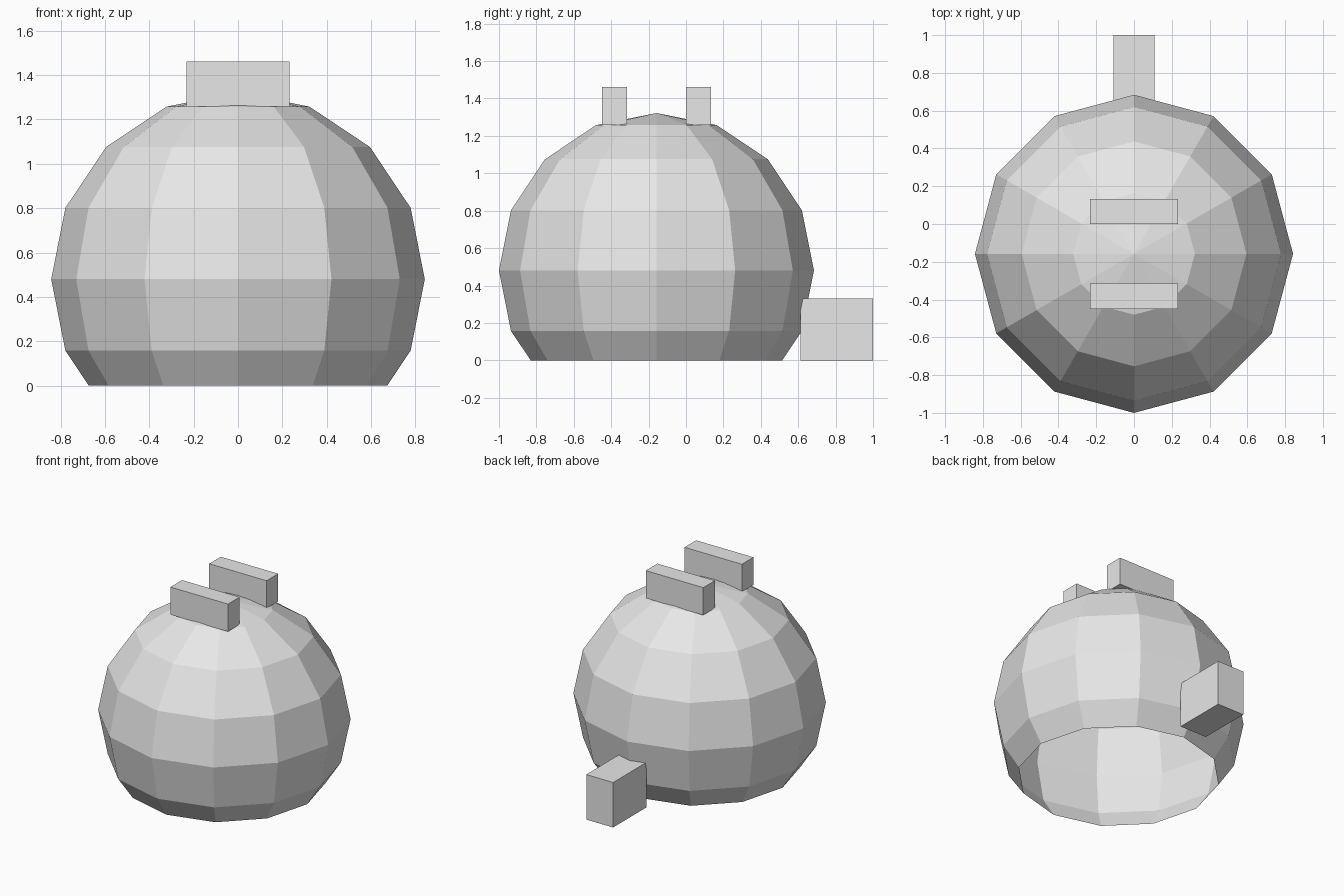
import bpy
import bmesh
from mathutils import Matrix, Vector

old = bpy.data.objects.get("Cube")
if old:
    bpy.data.objects.remove(old, do_unlink=True)

grey = bpy.data.materials.new("light_grey")
grey.use_nodes = True
colour = (0.8, 0.8, 0.8, 1.0)
grey.diffuse_color = colour
grey.node_tree.nodes["Principled BSDF"].inputs["Base Color"].default_value = colour

RADIUS = 0.842
CENTRE = Vector((0, -0.158, 0.48))


def finish(name, bm):
    mesh = bpy.data.meshes.new(name)
    bm.to_mesh(mesh)
    bm.free()
    mesh.materials.append(grey)
    obj = bpy.data.objects.new(name, mesh)
    bpy.context.collection.objects.link(obj)
    return obj


def box(name, centre, size):
    bm = bmesh.new()
    matrix = Matrix.Translation(centre) @ Matrix.Diagonal((*size, 1))
    bmesh.ops.create_cube(bm, size=1, matrix=matrix)
    return finish(name, bm)


# Faceted round body, sliced off at the ground and left open underneath
bm = bmesh.new()
bmesh.ops.create_uvsphere(bm, u_segments=12, v_segments=8, radius=RADIUS,
                          matrix=Matrix.Translation(CENTRE))
bmesh.ops.bisect_plane(bm, geom=bm.verts[:] + bm.edges[:] + bm.faces[:],
                       plane_co=(0, 0, 0), plane_no=(0, 0, 1), clear_inner=True)
finish("body", bm)

# Two upright bars on the crown
for name, side in (("front_bar", -1), ("back_bar", 1)):
    box(name, (0, CENTRE.y + side * 0.224, 1.36), (0.466, 0.134, 0.202))

# Block at the rear, resting on the ground
box("rear_block", (0, 0.806, 0.165), (0.218, 0.388, 0.33))
